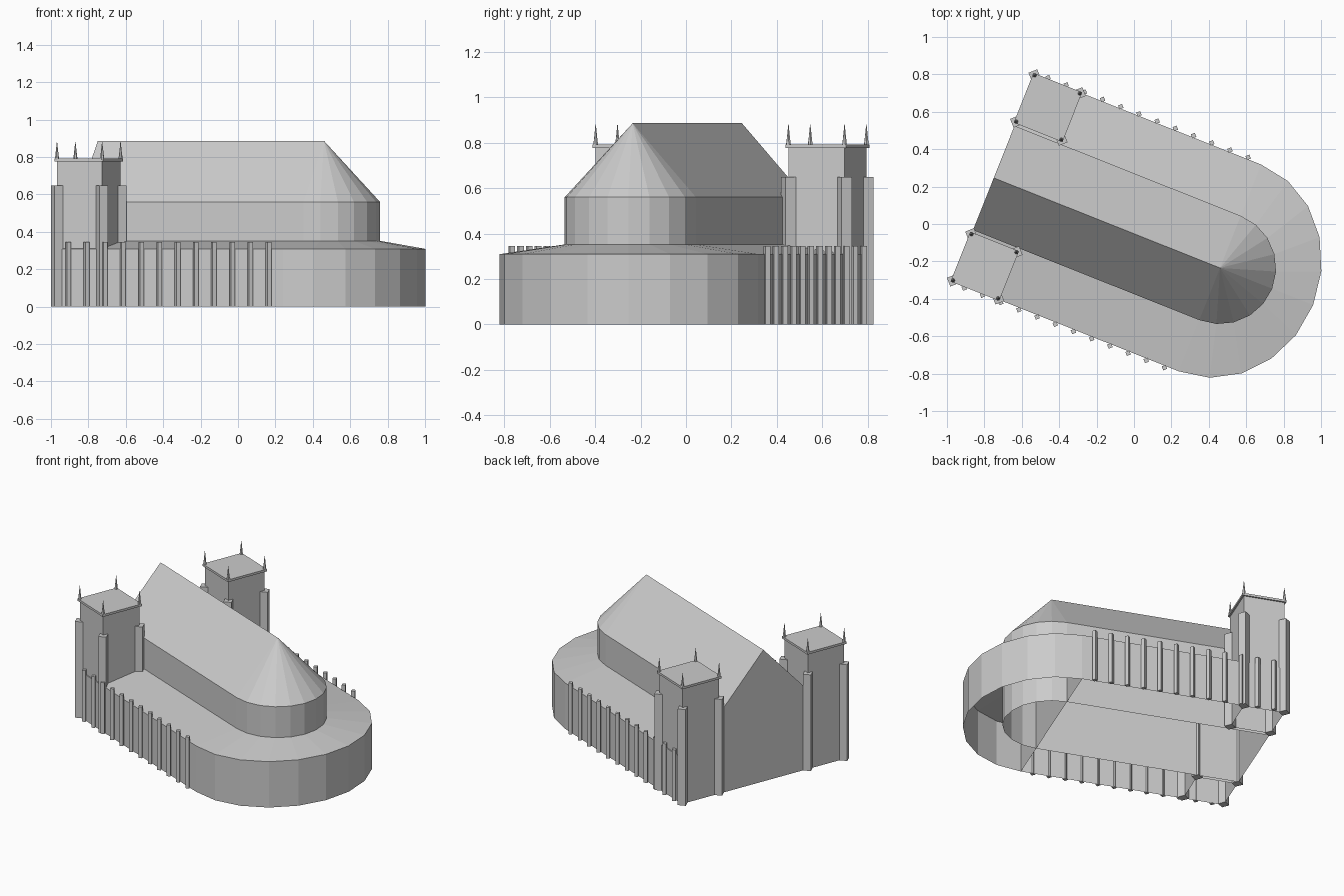
import bpy, bmesh, math
from mathutils import Matrix

cube = bpy.data.objects.get("Cube")
if cube:
    bpy.data.objects.remove(cube, do_unlink=True)

stone = bpy.data.materials.new("light_grey_stone")
stone.use_nodes = True
grey = (0.6, 0.6, 0.6, 1)
stone.diffuse_color = grey
stone.node_tree.nodes["Principled BSDF"].inputs["Base Color"].default_value = grey

# The building axis is turned; local origin is the centre of the apse
TURN = math.radians(-21.7)
PLACE = Matrix.Translation((0.46, -0.235, 0)) @ Matrix.Rotation(TURN, 4, 'Z')
BUTTRESS_TURN = -2 * TURN         # buttresses are set askew to the walls
FRONT, BACK = -1.302, -1.042      # tower extent along the axis
INNER, OUTER = 0.324, 0.59        # tower extent across the axis
AISLE, NAVE = 0.595, 0.30         # half widths
EAVE, AISLE_TOP, NAVE_EAVE, RIDGE = 0.309, 0.352, 0.56, 0.886
SEGMENTS = 10


def finish(name, bm):
    bmesh.ops.recalc_face_normals(bm, faces=bm.faces)
    mesh = bpy.data.meshes.new(name)
    bm.to_mesh(mesh)
    bm.free()
    mesh.materials.append(stone)
    obj = bpy.data.objects.new(name, mesh)
    obj.matrix_world = PLACE
    bpy.context.collection.objects.link(obj)


def box(bm, x, y, z, sx, sy, sz, turn=0):
    """Box standing on height z, centred on x and y."""
    matrix = (Matrix.Translation((x, y, z + sz / 2)) @ Matrix.Rotation(turn, 4, 'Z')
              @ Matrix.Diagonal((sx, sy, sz, 1)))
    return bmesh.ops.create_cube(bm, size=1, matrix=matrix)["verts"]


def cone(bm, x, y, z0, z1, r0, r1):
    bmesh.ops.create_cone(bm, cap_ends=True, segments=6, radius1=r0, radius2=r1,
                          depth=z1 - z0, matrix=Matrix.Translation((x, y, (z0 + z1) / 2)))


def row(bm, points, z):
    return [bm.verts.new((x, y, z)) for x, y in points]


def arc(length, half):
    angles = [math.pi * (i / SEGMENTS - 0.5) for i in range(SEGMENTS + 1)]
    return [(length * math.cos(a), half * math.sin(a)) for a in angles]


def strip(bm, low, high):
    for i in range(len(low) - 1):
        bm.faces.new((low[i], low[i + 1], high[i + 1], high[i]))


# Straight nave: two gable walls, side walls and a pitched roof, open below
bm = bmesh.new()
gable = [(-NAVE, 0), (-NAVE, NAVE_EAVE), (0, RIDGE), (NAVE, NAVE_EAVE), (NAVE, 0)]
ends = [[bm.verts.new((x, y, z)) for y, z in gable] for x in (FRONT, 0)]
strip(bm, *ends)
for end in ends:
    bm.faces.new(end)
finish("nave", bm)

# Rounded apse with a half-cone roof
bm = bmesh.new()
base = row(bm, arc(NAVE, NAVE), 0)
eave = row(bm, arc(NAVE, NAVE), NAVE_EAVE)
peak = bm.verts.new((0, 0, RIDGE))
strip(bm, base, eave)
for i in range(SEGMENTS):
    bm.faces.new((eave[i], eave[i + 1], peak))
finish("apse", bm)

# Low aisle wrapping round the nave, open below
outer = [(FRONT, -AISLE)] + arc(0.536, AISLE) + [(FRONT, AISLE)]
inner = [(FRONT, -NAVE)] + arc(NAVE, NAVE) + [(FRONT, NAVE)]
bm = bmesh.new()
base = row(bm, outer, 0)
eave = row(bm, outer, EAVE)
top = row(bm, inner, AISLE_TOP)
strip(bm, base, eave)
strip(bm, eave, top)
finish("aisle", bm)

# Cross walls closing the straight aisles at both ends
bm = bmesh.new()
for x in (FRONT, 0):
    for side in (-1, 1):
        wall = [(AISLE, 0), (AISLE, EAVE), (NAVE, AISLE_TOP), (NAVE, 0)]
        bm.faces.new([bm.verts.new((x, side * y, z)) for y, z in wall])
finish("aisle_cross_walls", bm)

for side, label in ((-1, "right"), (1, "left")):
    corners = [(x, side * y) for x in (FRONT, BACK) for y in (INNER, OUTER)]
    cx, cy = (FRONT + BACK) / 2, side * (INNER + OUTER) / 2
    sx, sy = BACK - FRONT, OUTER - INNER

    # Tower body, open below, and thin cornice
    bm = bmesh.new()
    box(bm, cx, cy, 0, sx, sy, 0.777)
    floor = min(bm.faces, key=lambda f: f.calc_center_median().z)
    bm.faces.remove(floor)
    finish(label + "_tower", bm)
    bm = bmesh.new()
    box(bm, cx, cy, 0.777, sx + 0.02, sy + 0.02, 0.015)
    finish(label + "_tower_cornice", bm)

    # Tower corner buttresses
    bm = bmesh.new()
    for x, y in corners:
        box(bm, x, y, 0, 0.05, 0.05, 0.648, BUTTRESS_TURN)
    finish(label + "_tower_buttresses", bm)

    # Slender pinnacles on the tower corners
    bm = bmesh.new()
    for x, y in corners:
        cone(bm, x, y, 0.785, 0.825, 0.012, 0.007)
        cone(bm, x, y, 0.825, 0.88, 0.007, 0.001)
    finish(label + "_pinnacles", bm)

    # Row of slim buttresses along the aisle wall
    bm = bmesh.new()
    for i in range(12):
        box(bm, -0.079 - i * 0.1047, side * 0.605, 0, 0.023, 0.023, 0.345, BUTTRESS_TURN)
    finish(label + "_aisle_buttresses", bm)
